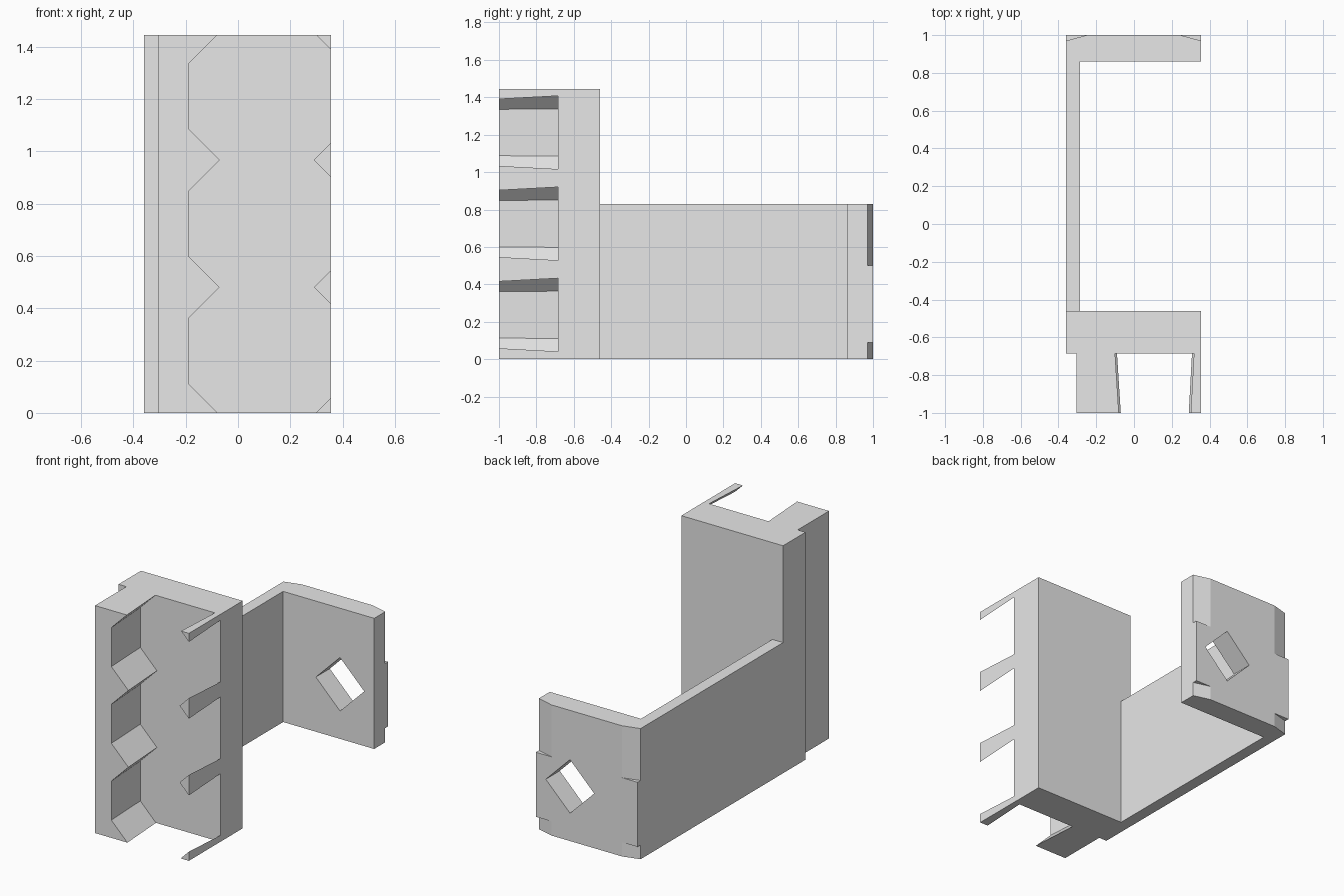
import bpy
import bmesh

old = bpy.data.objects.get("Cube")
if old:
    bpy.data.objects.remove(old, do_unlink=True)

grey = bpy.data.materials.new("plain grey")
grey.use_nodes = True
colour = (0.8, 0.8, 0.8, 1)
grey.diffuse_color = colour
grey.node_tree.nodes["Principled BSDF"].inputs["Base Color"].default_value = colour


def loft(name, start, end):
    """Solid between two matching outlines of 3D points."""
    bm = bmesh.new()
    a = [bm.verts.new(p) for p in start]
    b = [bm.verts.new(p) for p in end]
    bm.faces.new(a)
    bm.faces.new(b[::-1])
    for i in range(len(a)):
        j = (i + 1) % len(a)
        bm.faces.new((a[j], a[i], b[i], b[j]))
    bmesh.ops.recalc_face_normals(bm, faces=bm.faces)
    mesh = bpy.data.meshes.new(name)
    bm.to_mesh(mesh)
    bm.free()
    mesh.materials.append(grey)
    obj = bpy.data.objects.new(name, mesh)
    bpy.context.collection.objects.link(obj)
    return obj


def upright(name, outline, z0, z1):
    return loft(name, [(x, y, z0) for x, y in outline], [(x, y, z1) for x, y in outline])


def box(name, x0, x1, y0, y1, z0, z1):
    return upright(name, [(x0, y0), (x1, y0), (x1, y1), (x0, y1)], z0, z1)


def along_y(name, front, back, y0, y1):
    return loft(name, [(x, y0, z) for x, z in front], [(x, y1, z) for x, z in back])


def cut(target, cutter):
    cutter.hide_render = True
    mod = target.modifiers.new("cut", "BOOLEAN")
    mod.operation = "DIFFERENCE"
    mod.solver = "EXACT"
    mod.object = cutter
    bpy.context.view_layer.objects.active = target
    bpy.ops.object.modifier_apply(modifier=mod.name)
    bpy.data.objects.remove(cutter, do_unlink=True)


LEFT, RIGHT = -0.36, 0.355
TALL, LOW = 1.445, 0.83
FRONT, BLOCK_FRONT, BLOCK_BACK = -1.0, -0.685, -0.46
PLATE_FRONT, BACK = 0.86, 1.0
CENTRES = [-0.007 + 0.4875 * i for i in range(4)]

# Tall block and the long side arm
box("tall_block", LEFT, RIGHT, BLOCK_FRONT, BLOCK_BACK, 0, TALL)
box("side_arm", LEFT, -0.285, BLOCK_BACK, PLATE_FRONT, 0, LOW)


# Toothed rail, narrowing slightly towards the block
def rail_outline(flat, tip, half):
    pts = [(-0.305, TALL), (-0.305, 0)]
    slope = (tip - flat) / half
    pts.append((tip + slope * CENTRES[0], 0))
    pts.append((flat, CENTRES[0] + half))
    for c in CENTRES[1:3]:
        pts += [(flat, c - half), (tip, c), (flat, c + half)]
    pts.append((flat, CENTRES[3] - half))
    pts.append((tip - slope * (CENTRES[3] - TALL), TALL))
    return pts


along_y("toothed_rail", rail_outline(-0.19, -0.07, 0.12),
        rail_outline(-0.207, -0.09, 0.117), FRONT, BLOCK_FRONT)


# Tapered prongs on the opposite edge; the end ones are cut off flush
def prong_outline(c, size):
    if c < 0:
        return [(RIGHT, 0), (RIGHT, c + size), (RIGHT - size - c, 0)]
    if c > TALL:
        return [(RIGHT, TALL), (RIGHT, c - size), (RIGHT - size + c - TALL, TALL)]
    return [(RIGHT, c - size), (RIGHT, c + size), (RIGHT - size, c)]


for i, c in enumerate(CENTRES):
    along_y(f"prong_{i + 1}", prong_outline(c, 0.065), prong_outline(c, 0.048),
            FRONT, BLOCK_FRONT)

# End plate with bevelled outer corners and a diamond hole
plate = box("end_plate", LEFT, RIGHT, PLATE_FRONT, BACK, 0, LOW)
for edge, inward in ((LEFT, 1), (RIGHT, -1)):
    bevel = [(edge - inward * 0.11, 0.94), (edge + inward * 0.11, BACK),
             (edge + inward * 0.11, 1.1), (edge - inward * 0.11, 1.1)]
    for z0, z1 in ((-0.1, 0.09), (0.5, 0.95)):
        cut(plate, upright("bevel_cutter", bevel, z0, z1))

cx, cz, r = 0.115, 0.347, 0.17
diamond = [(cx - r, cz), (cx, cz - r), (cx + r, cz), (cx, cz + r)]
cut(plate, along_y("hole_cutter", diamond, diamond, 0.7, 1.2))
